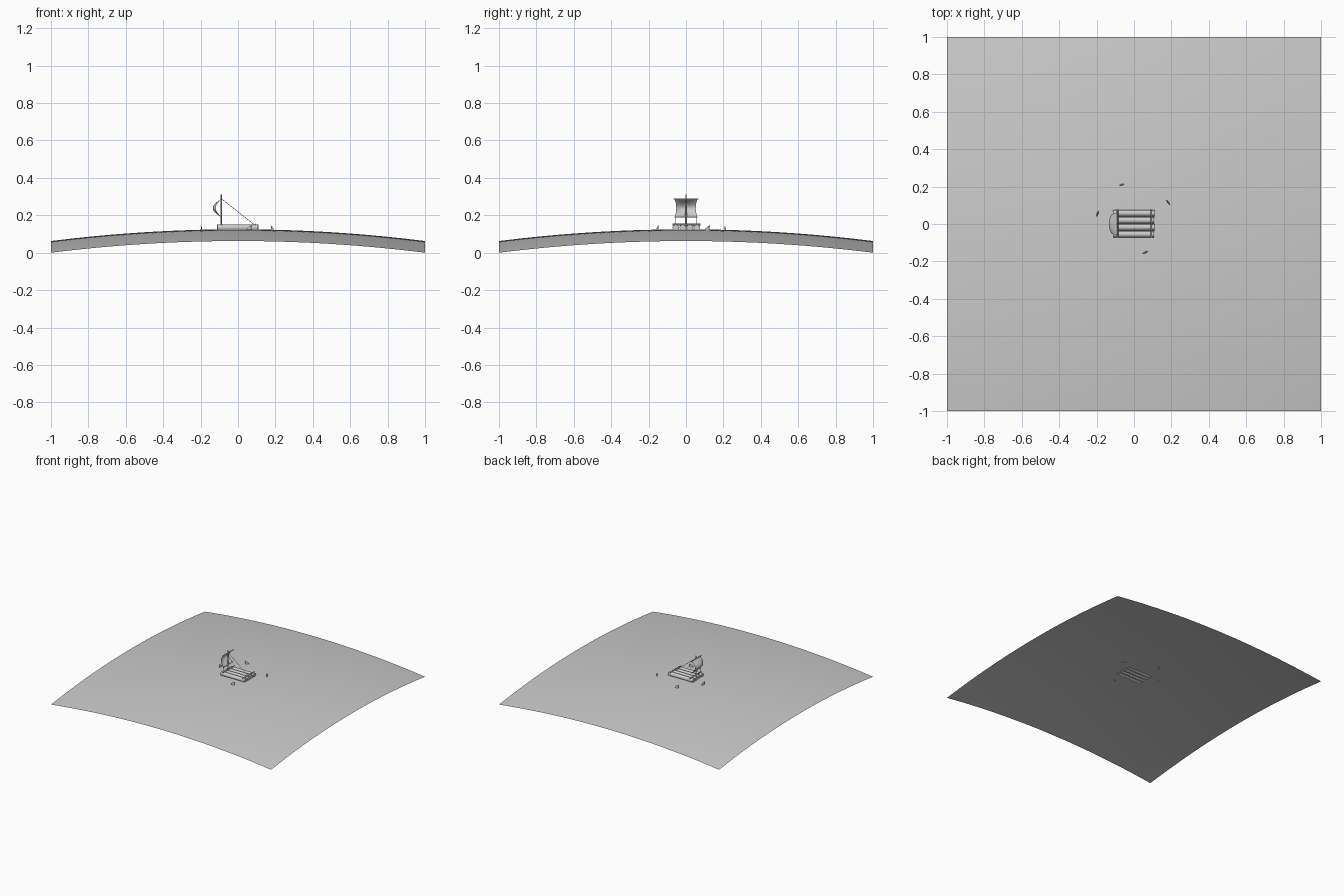
import bpy, bmesh, math
from mathutils import Vector

if "Cube" in bpy.data.objects:
    bpy.data.objects.remove(bpy.data.objects["Cube"])

grey = bpy.data.materials.new("neutral grey")
grey.diffuse_color = (0.6, 0.6, 0.6, 1)
grey.use_nodes = True
grey.node_tree.nodes["Principled BSDF"].inputs["Base Color"].default_value = grey.diffuse_color


def finish(name, bm, smooth=True):
    me = bpy.data.meshes.new(name)
    bm.to_mesh(me)
    bm.free()
    me.materials.append(grey)
    ob = bpy.data.objects.new(name, me)
    bpy.context.collection.objects.link(ob)
    if smooth:
        bpy.ops.object.select_all(action='DESELECT')
        ob.select_set(True)
        bpy.context.view_layer.objects.active = ob
        bpy.ops.object.shade_smooth_by_angle(angle=math.radians(40))
    return ob


def rod(name, a, b, r1, r2=None, sides=12):
    """Round pole from point a to point b."""
    a, b = Vector(a), Vector(b)
    bm = bmesh.new()
    bmesh.ops.create_cone(bm, cap_ends=True, segments=sides, radius1=r1,
                          radius2=r1 if r2 is None else r2, depth=(b - a).length)
    rot = (b - a).to_track_quat('Z', 'Y').to_matrix()
    for v in bm.verts:
        v.co = rot @ v.co + (a + b) / 2
    return finish(name, bm)


def sea_z(x, y):
    return 0.125 - 0.0625 * (x * x + y * y)


# Domed sheet of sea
bm = bmesh.new()
bmesh.ops.create_grid(bm, x_segments=40, y_segments=40, size=1)
for v in bm.verts:
    v.co.z = sea_z(v.co.x, v.co.y)
finish("sea", bm)

# Raft logs, slightly uneven lengths
for i, (x0, x1) in enumerate([(-0.11, 0.108), (-0.107, 0.11), (-0.11, 0.108), (-0.112, 0.11)]):
    y = -0.055 + i * 0.0375
    rod(f"raft_log_{i}", (x0, y, 0.134), (x1, y, 0.134), 0.017, sides=14)

# Cross beams tying the logs
for i, x in enumerate((-0.088, 0.093)):
    rod(f"cross_beam_{i}", (x, -0.073, 0.151), (x, 0.078, 0.151), 0.0045, sides=8)

# Mast, yards and ropes
MX = -0.09
rod("mast", (MX, 0, 0.13), (MX, 0, 0.31), 0.005, 0.0035)
rod("upper_yard", (MX, -0.068, 0.287), (MX, 0.068, 0.287), 0.0035, sides=8)
rod("lower_yard", (MX, -0.062, 0.19), (MX, 0.062, 0.19), 0.003, sides=8)
rod("stay_rope", (MX, 0, 0.29), (0.093, 0, 0.145), 0.0013, sides=6)
for s in (-1, 1):
    rod("sheet_rope", (MX, s * 0.058, 0.19), (MX, s * 0.056, 0.148), 0.0011, sides=6)

# Billowing sail
bm = bmesh.new()
n = 12
rows = []
for i in range(n + 1):
    t = i / n
    half = 0.06 - 0.008 * math.sin(math.pi * t)
    rows.append([])
    for j in range(n + 1):
        u = 2 * j / n - 1
        x = MX - 0.045 * math.sin(math.pi * t) * (1 - 0.35 * u * u)
        rows[-1].append(bm.verts.new((x, u * half, 0.19 + 0.097 * t)))
for i in range(n):
    for j in range(n):
        bm.faces.new((rows[i][j], rows[i + 1][j], rows[i + 1][j + 1], rows[i][j + 1]))
finish("sail", bm)

# Fins circling the raft: swept-back profile with lens-shaped base
profile = [(0.020, -0.003), (0.010, -0.015), (0, -0.019)]
levels = [(-0.004, -0.021, 0.020, 0.005), (0.008, -0.012, 0.012, 0.0038),
          (0.017, -0.013, 0.001, 0.0022), (0.024, -0.018, -0.014, 0.0006)]
for k, (fx, fy) in enumerate([(-0.195, 0.055), (-0.065, 0.21), (0.183, 0.115), (0.06, -0.152)]):
    head = Vector((fy, -fx, 0)).normalized()
    side = Vector((-head.y, head.x, 0))
    base = Vector((fx, fy, sea_z(fx, fy)))
    bm = bmesh.new()
    rings = []
    for z, back, front, thick in levels:
        mid = (back + front) / 2
        pts = [(front, 0), (mid, thick), (back, 0), (mid, -thick)]
        rings.append([bm.verts.new(base + head * l + side * w + Vector((0, 0, z))) for l, w in pts])
    for a, b in zip(rings, rings[1:]):
        for i in range(4):
            j = (i + 1) % 4
            bm.faces.new((a[i], a[j], b[j], b[i]))
    bm.faces.new(rings[0][::-1])
    bm.faces.new(rings[-1])
    finish(f"fin_{k}", bm)
